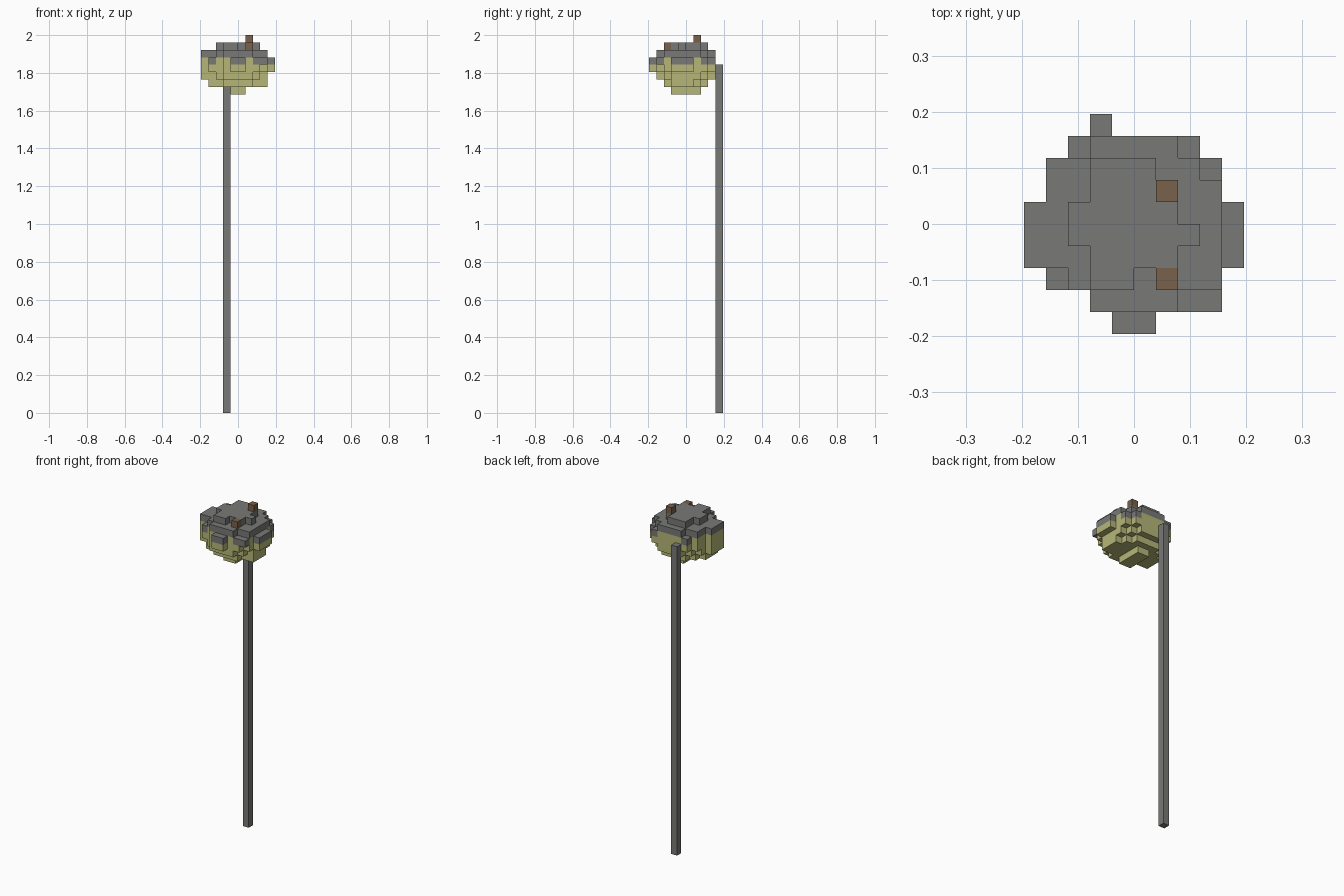
import bpy, bmesh
from mathutils import Vector

if "Cube" in bpy.data.objects:
    bpy.data.objects.remove(bpy.data.objects["Cube"])

V = 2 / 51  # edge length of one block


def material(name, rgb):
    m = bpy.data.materials.new(name)
    m.diffuse_color = (*rgb, 1)
    m.use_nodes = True
    m.node_tree.nodes["Principled BSDF"].inputs["Base Color"].default_value = m.diffuse_color
    return m


GREY = material("stone grey", (0.19, 0.19, 0.18))
YELLOW = material("pale yellow", (0.47, 0.47, 0.19))
BROWN = material("brown", (0.19, 0.12, 0.07))

# Six directions with the corners of each block face
SIDES = []
for axis in range(3):
    for s in (0, 1):
        u, w = (axis + 1) % 3, (axis + 2) % 3
        ring = []
        for a, b in ((0, 0), (1, 0), (1, 1), (0, 1)):
            c = [0, 0, 0]
            c[axis], c[u], c[w] = s, a, b
            ring.append(Vector(c))
        d = [0, 0, 0]
        d[axis] = 2 * s - 1
        SIDES.append((d, ring if s else ring[::-1]))


def block_object(name, cells, mats):
    """Outer skin of a set of blocks; cells maps (i, j, k) to a material slot."""
    bm = bmesh.new()
    for (i, j, k), slot in cells.items():
        for d, ring in SIDES:
            if (i + d[0], j + d[1], k + d[2]) not in cells:
                vs = [bm.verts.new(((i - 5 + c.x) * V, (j - 5 + c.y) * V, (k + c.z) * V))
                      for c in ring]
                bm.faces.new(vs).material_index = slot
    bmesh.ops.remove_doubles(bm, verts=bm.verts, dist=V / 100)
    me = bpy.data.meshes.new(name)
    bm.to_mesh(me)
    bm.free()
    for m in mats:
        me.materials.append(m)
    ob = bpy.data.objects.new(name, me)
    bpy.context.collection.objects.link(ob)


# Head layers: first and last block of each row, front to back
LAYERS = {
    43: ".. .. .. 45 45 45 45 .. ..",
    44: ".. .. 36 18 18 18 27 36 ..",
    45: ".. 36 27 08 08 08 18 27 36",
    46: "45 37 18 09 09 09 18 18 27",
    47: "45 38 18 09 09 09 18 18 27",
    48: ".. 36 28 08 08 08 18 17 36",
    49: ".. .. 34 36 27 26 36 35 ..",
}
solid = set()
for k, rows in LAYERS.items():
    for j, r in enumerate(rows.split()):
        if r != "..":
            solid |= {(i, j, k) for i in range(int(r[0]), int(r[1]) + 1)}

# Grey on the upper layers and on top of every column, yellow below
head = {(i, j, k): 0 if k >= 48 or (k == 47 and (i, j, k + 1) not in solid) else 1
        for i, j, k in solid}
block_object("head", head, [GREY, YELLOW])

# Square pole behind the head
block_object("pole", {(3, 9, k): 0 for k in range(47)}, [GREY])

# Small brown studs on top
block_object("tall_stud", {(6, 6, 50): 0}, [BROWN])
block_object("front_stud", {(6, 2, 49): 0}, [BROWN])
